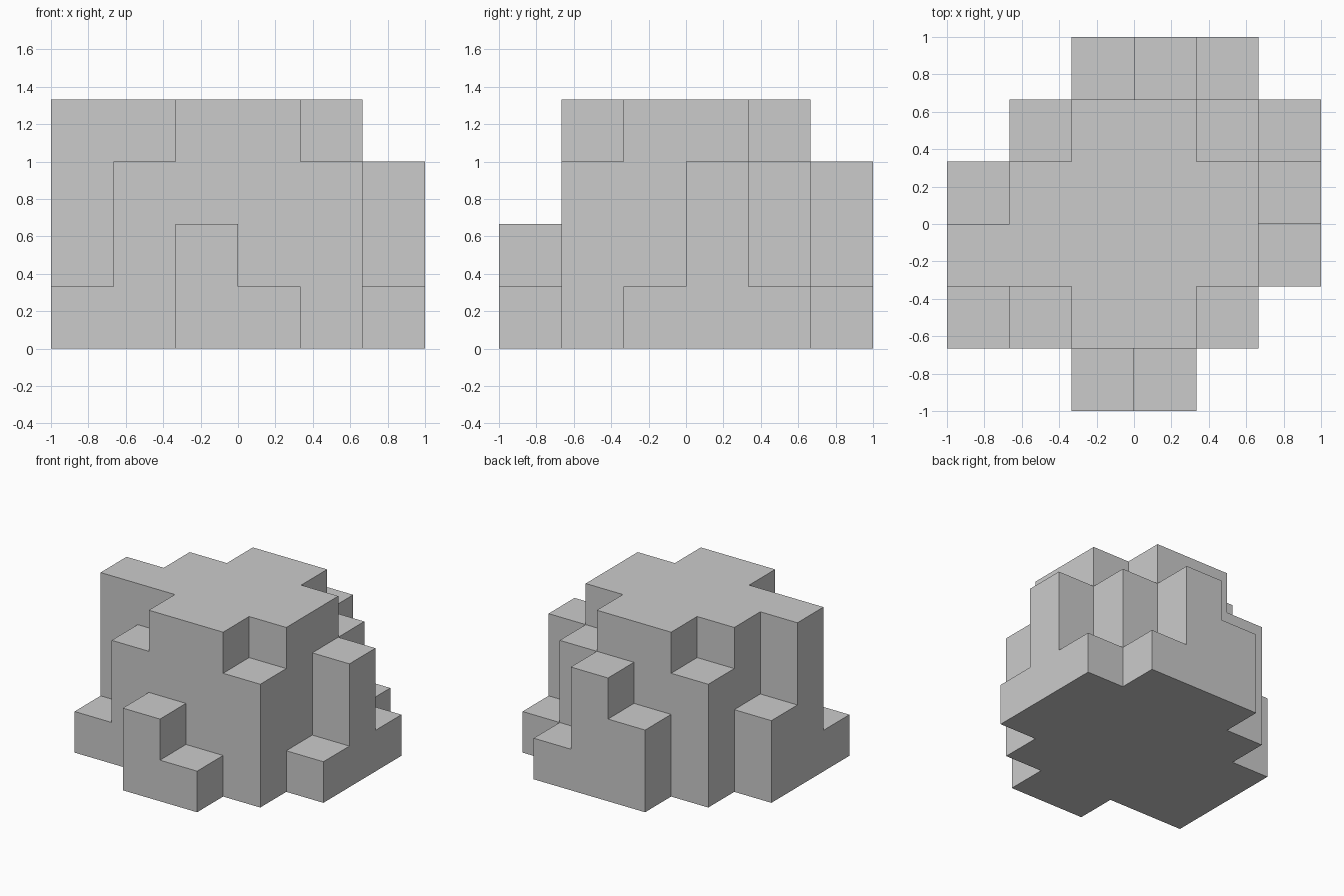
import bpy, bmesh, math
from mathutils import Vector

if "Cube" in bpy.data.objects:
    bpy.data.objects.remove(bpy.data.objects["Cube"])

U = 1 / 3  # size of one block
# Block heights seen from above: first row is the back, columns run left to right
PLAN = ["002310",
        "034431",
        "244443",
        "444441",
        "134430",
        "002100"]
ROWS = PLAN[::-1]


def filled(x, y, z):
    return 0 <= x < 6 and 0 <= y < 6 and 0 <= z < int(ROWS[y][x])


# Outer skin of the stepped block: one quad wherever a block meets air
bm = bmesh.new()
for y in range(6):
    for x in range(6):
        for z in range(int(ROWS[y][x])):
            centre = Vector((x + 0.5, y + 0.5, z + 0.5))
            for axis in range(3):
                for sign in (-1, 1):
                    n = Vector((0, 0, 0))
                    n[axis] = sign
                    if filled(x + int(n.x), y + int(n.y), z + int(n.z)):
                        continue
                    a, b = Vector((0, 0, 0)), Vector((0, 0, 0))
                    a[(axis + 1) % 3] = 0.5
                    b[(axis + 2) % 3] = 0.5 * sign
                    c = centre + n * 0.5
                    bm.faces.new([bm.verts.new((p - Vector((3, 3, 0))) * U)
                                  for p in (c - a - b, c + a - b, c + a + b, c - a + b)])

# Weld the skin and merge coplanar quads into clean flat faces
bmesh.ops.remove_doubles(bm, verts=bm.verts, dist=0.001)
bmesh.ops.dissolve_limit(bm, angle_limit=math.radians(1), verts=bm.verts, edges=bm.edges)

mesh = bpy.data.meshes.new("stepped_block")
bm.to_mesh(mesh)
bm.free()
bpy.context.collection.objects.link(bpy.data.objects.new("stepped_block", mesh))
